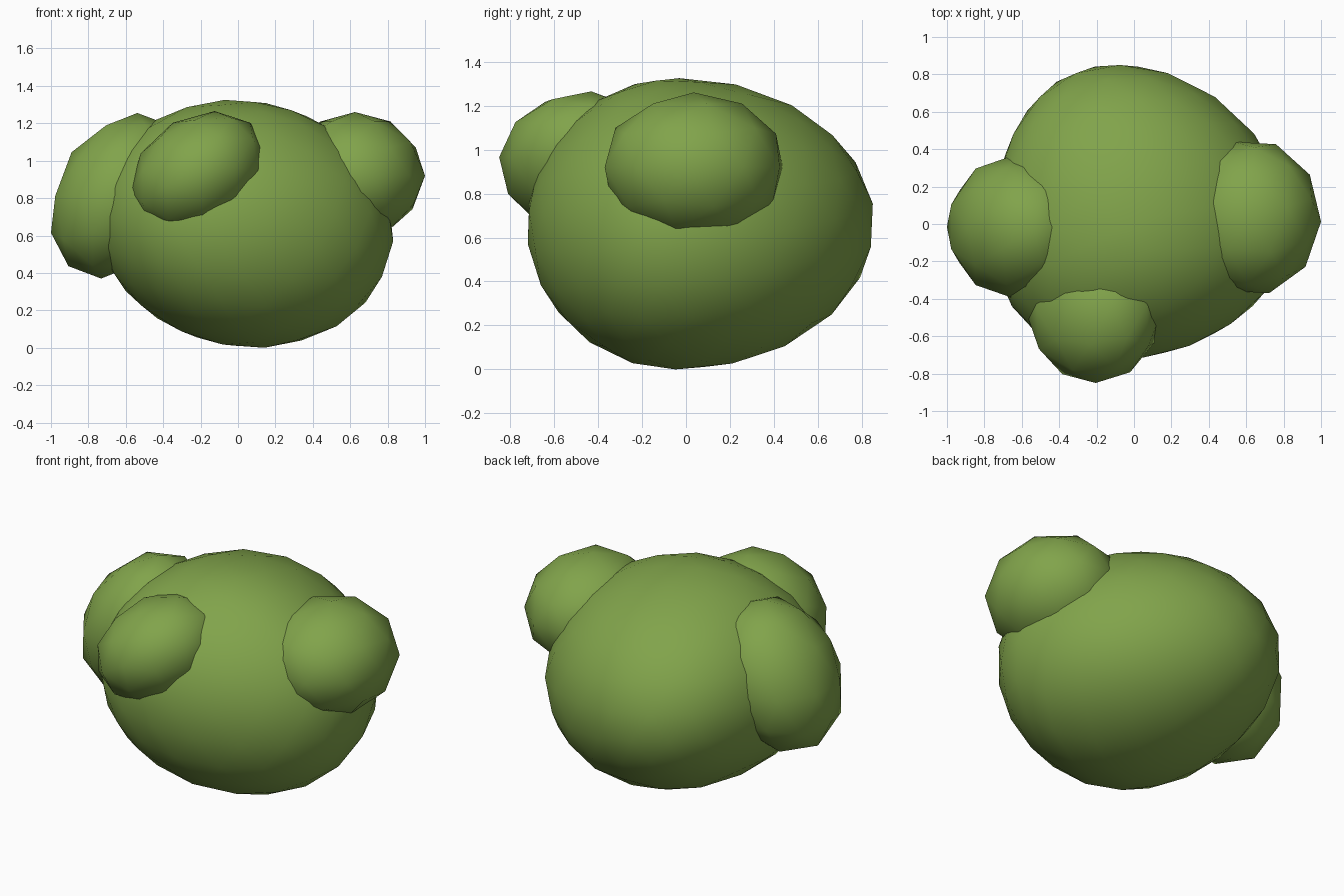
import bpy, bmesh
from math import radians
from mathutils import Vector, Euler

cube = bpy.data.objects.get("Cube")
if cube:
    bpy.data.objects.remove(cube, do_unlink=True)

# Leaf colour
leaf = bpy.data.materials.new("leaf_green")
leaf.use_nodes = True
green = (0.22, 0.37, 0.07, 1)
leaf.diffuse_color = green
leaf.node_tree.nodes["Principled BSDF"].inputs["Base Color"].default_value = green


def clump(name, low, high, detail, lean=0, turn=(0, 0, 0), bend=0, taper=1):
    """Rounded leaf mass: a turned icosphere, bent, leaned and fitted to a box."""
    bm = bmesh.new()
    bmesh.ops.create_icosphere(bm, subdivisions=detail, radius=1)
    spin = Euler([radians(a) for a in turn]).to_matrix()
    for v in bm.verts:
        v.co = spin @ v.co
        v.co.x += lean * v.co.z - bend * v.co.y ** 2
        # Longer back half makes an egg
        if v.co.y > 0:
            v.co.y *= taper
    # Fit the shape to its box
    for i in range(3):
        values = [v.co[i] for v in bm.verts]
        mid, half = (max(values) + min(values)) / 2, (max(values) - min(values)) / 2
        for v in bm.verts:
            v.co[i] = (v.co[i] - mid) / half * (high[i] - low[i]) / 2
    for f in bm.faces:
        f.smooth = True
    mesh = bpy.data.meshes.new(name)
    bm.to_mesh(mesh)
    bm.free()
    mesh.materials.append(leaf)
    obj = bpy.data.objects.new(name, mesh)
    obj.location = (Vector(low) + Vector(high)) / 2
    bpy.context.collection.objects.link(obj)


# Main egg-shaped mass of the bush
clump("bush_body", (-0.76, -0.72, 0), (0.83, 0.85, 1.325), 3,
      lean=-0.07, turn=(8, 8, 0), bend=0.15, taper=1.31)

# Smaller clumps around it
clump("right_clump", (-1, -0.4, 0.37), (-0.27, 0.37, 1.255), 2, lean=0.27)
clump("left_clump", (0.25, -0.37, 0.58), (1, 0.44, 1.26), 2, turn=(0, 0, 15))
clump("front_clump", (-0.575, -0.85, 0.61), (0.15, -0.08, 1.265), 2, lean=0.25, turn=(85, 0, 0))
